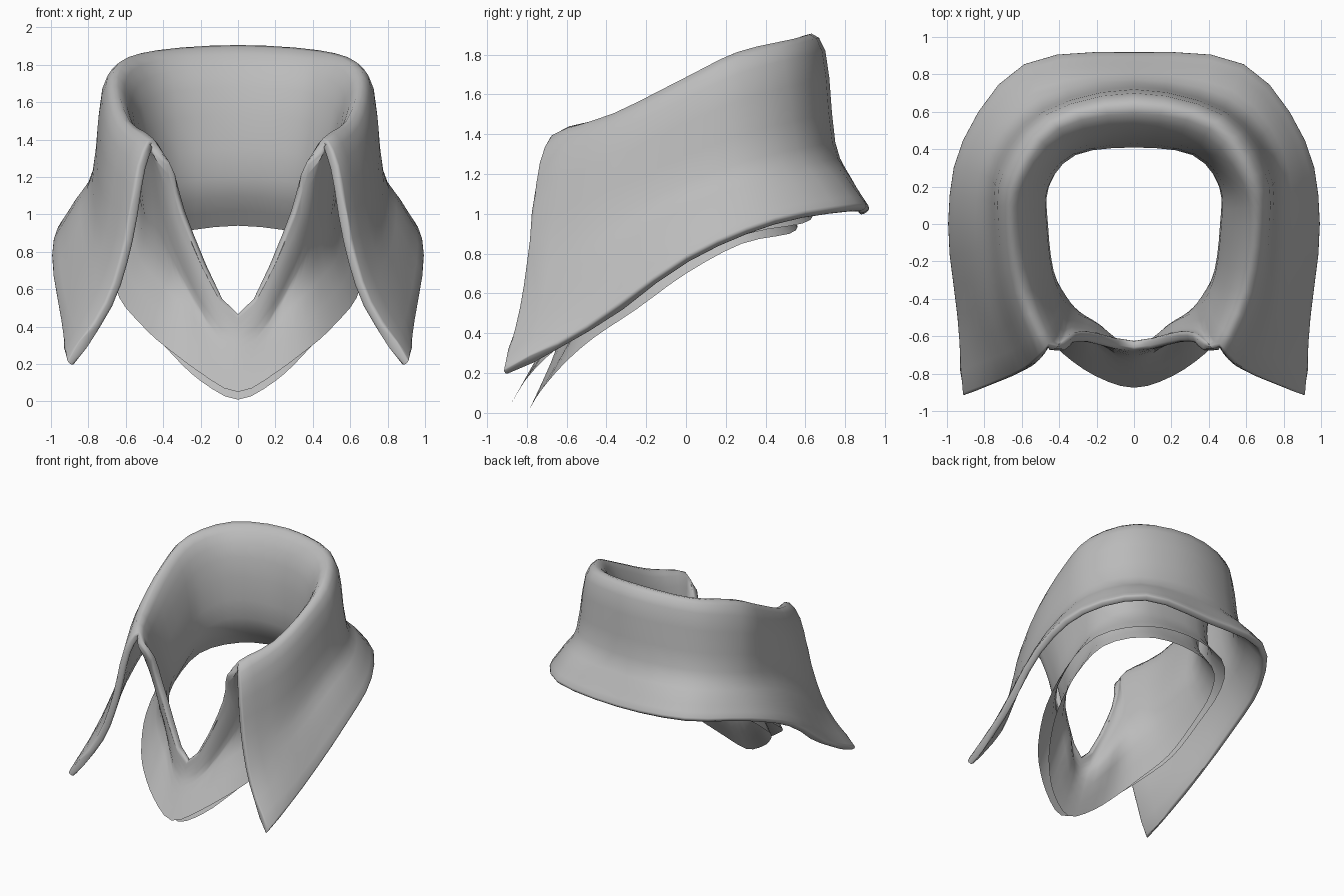
import bpy, bmesh, math
from mathutils import Vector

if "Cube" in bpy.data.objects:
    bpy.data.objects.remove(bpy.data.objects["Cube"])

STEP = 3  # samples between guide points

# Guide lines, from back centre round the side to the front.
# The first four carry on past the flap edge, down to the front centre.
band_hem = [(0, .56, .94), (.35, .52, .90), (.55, .28, .85), (.59, 0, .70),
            (.56, -.25, .52), (.46, -.46, .38), (.35, -.61, .25), (.2, -.73, .11), (0, -.79, .01)]
band_mid = [(0, .41, 1.2), (.31, .38, 1.17), (.455, .2, 1.1), (.46, 0, 1.0),
            (.43, -.25, .86), (.36, -.39, .77), (.29, -.47, .65), (.18, -.54, .47), (0, -.68, .25)]
band_top = [(0, .46, 1.68), (.34, .39, 1.66), (.51, .21, 1.58), (.53, 0, 1.45),
            (.485, -.33, 1.27), (.395, -.56, 1.22), (.33, -.55, 1.0), (.225, -.57, .74), (0, -.64, .37)]
crest = [(0, .59, 1.895), (.40, .51, 1.87), (.60, .25, 1.81), (.64, 0, 1.685),
         (.58, -.36, 1.50), (.45, -.655, 1.405), (.34, -.60, 1.22), (.235, -.58, .90),
         (0, -.62, .46)]
flap_top = [(0, .70, 1.82), (.48, .58, 1.79), (.70, .28, 1.71), (.725, 0, 1.58),
            (.675, -.38, 1.40), (.535, -.74, 1.26)]
flap_mid = [(0, .75, 1.36), (.49, .64, 1.34), (.74, .36, 1.28), (.78, 0, 1.16),
            (.74, -.44, .95), (.605, -.79, .87)]
flap_low = [(0, .83, 1.18), (.545, .755, 1.18), (.825, .41, 1.12), (.885, 0, .98),
            (.84, -.46, .70), (.71, -.84, .53)]
flap_hem = [(0, .925, 1.02), (.59, .86, 1.04), (.92, .45, .97), (1.0, 0, .78),
            (.95, -.5, .43), (.92, -.92, .22)]


def spline(points, mirrored_start=False, mirrored_end=False):
    """Smooth curve through all the points."""
    p = [Vector(q) for q in points]
    flip = lambda v: Vector((-v.x, v.y, v.z))
    first = flip(p[1]) if mirrored_start else 2 * p[0] - p[1]
    last = flip(p[-2]) if mirrored_end else 2 * p[-1] - p[-2]
    p = [first] + p + [last]
    out = []
    for i in range(1, len(p) - 2):
        a, b, c, d = p[i - 1:i + 3]
        for s in range(STEP):
            t = s / STEP
            out.append(.5 * (2 * b + (c - a) * t + (2 * a - 5 * b + 4 * c - d) * t * t
                             + (3 * b - a - 3 * c + d) * t ** 3))
    return out + [p[-2]]


lines = [spline(g, True, g[-1][0] == 0) for g in
         (band_hem, band_mid, band_top, crest, flap_top, flap_mid, flap_low, flap_hem)]
columns = [spline([ln[c] for ln in lines if c < len(ln)]) for c in range(len(lines[0]))]

# Visible cloth surface
bm = bmesh.new()
outer = [[bm.verts.new(p) for p in col] for col in columns]
for a, b in zip(outer, outer[1:]):
    for r in range(min(len(a), len(b)) - 1):
        bm.faces.new((a[r], b[r], b[r + 1], a[r + 1]))
bm.normal_update()

# Lining: offset copy, spreading away towards the open band hem
lining = {}
for col in outer:
    for r, v in enumerate(col):
        spread = max(0, 1 - r / (2 * STEP))
        co = v.co - v.normal * (.055 + .04 * spread)
        if abs(v.co.x) < 1e-5:
            co.x = 0
        lining[v] = bm.verts.new(co)
for f in list(bm.faces):
    bm.faces.new([lining[v] for v in reversed(f.verts)])

# Rolled edge along flap hem, flap front and neckline; band hem stays open
band_edge = {col[0] for col in outer}
rim = []
for e in list(bm.edges):
    a, b = e.verts
    if a not in lining or b not in lining or len(e.link_faces) != 1:
        continue
    if (a in band_edge and b in band_edge) or abs(a.co.x) + abs(b.co.x) < 1e-4:
        continue
    loop = e.link_loops[0]
    a, b = loop.vert, loop.link_loop_next.vert
    rim.append(bm.faces.new((b, a, lining[a], lining[b])))
rim_set = set(rim)
corners = [e for e in bm.edges if len(e.link_faces) == 2
           and sum(f in rim_set for f in e.link_faces) == 1]
bmesh.ops.bevel(bm, geom=corners, offset=.016, segments=2, profile=.5, affect='EDGES')

mesh = bpy.data.meshes.new("collar")
bm.to_mesh(mesh)
bm.free()
collar = bpy.data.objects.new("collar", mesh)
bpy.context.collection.objects.link(collar)

cloth = bpy.data.materials.new("grey cloth")
cloth.diffuse_color = (.5, .5, .5, 1)
cloth.use_nodes = True
cloth.node_tree.nodes["Principled BSDF"].inputs["Base Color"].default_value = cloth.diffuse_color
mesh.materials.append(cloth)

mirror = collar.modifiers.new("mirror", 'MIRROR')
mirror.use_clip = True
mirror.merge_threshold = .002

bpy.context.view_layer.objects.active = collar
collar.select_set(True)
bpy.ops.object.shade_smooth_by_angle(angle=math.radians(60))
